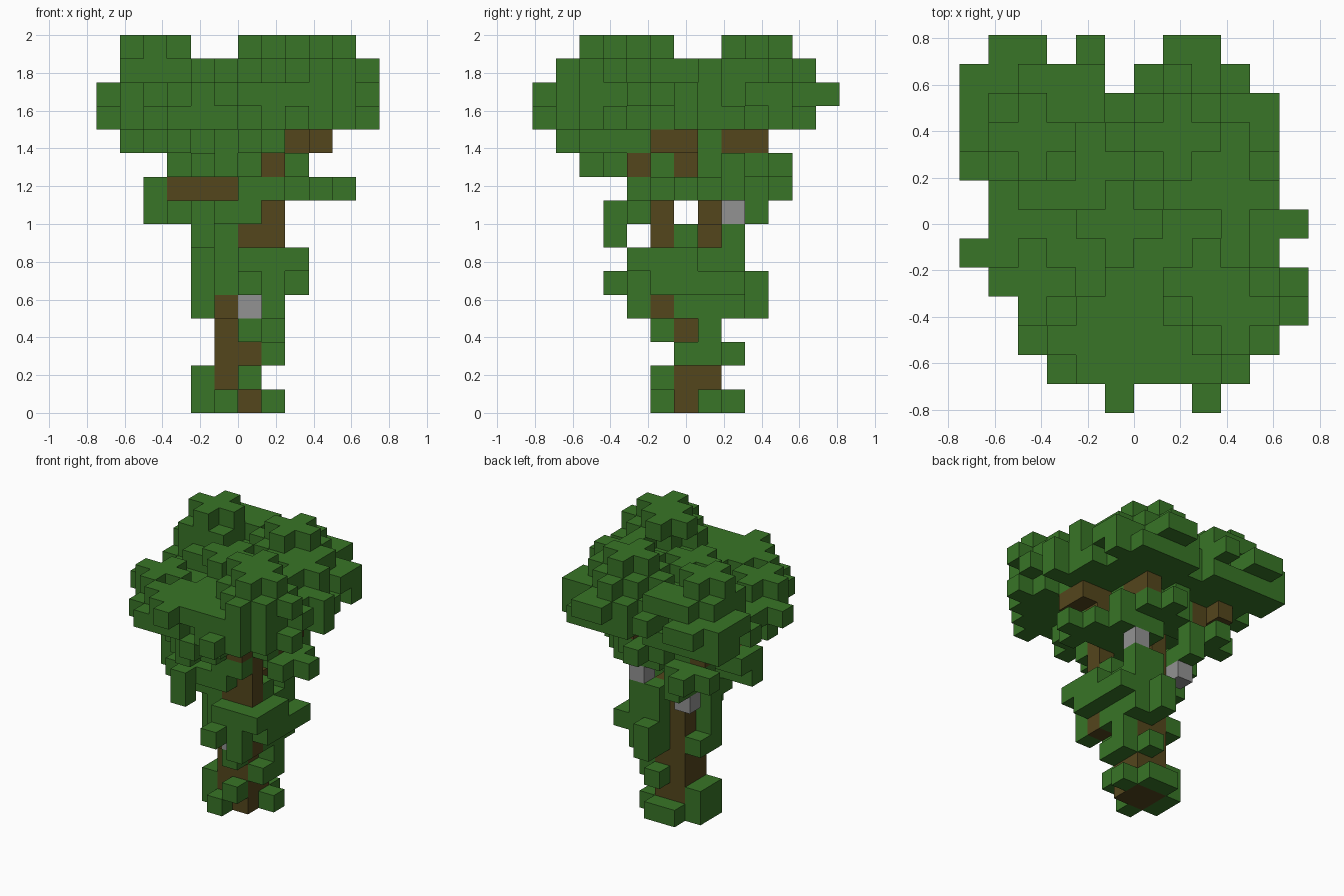
import bpy, bmesh
from mathutils import Vector

if "Cube" in bpy.data.objects:
    bpy.data.objects.remove(bpy.data.objects["Cube"], do_unlink=True)

S = 0.125                       # cell size
leaves, wood, stone = set(), set(), set()


def box(cells, i, j, k):
    """Fill a block of cells; each argument is one index or a (first, last) pair."""
    span = lambda a: range(a[0], a[1] + 1) if isinstance(a, tuple) else (a,)
    cells.update((x, y, z) for x in span(i) for y in span(j) for z in span(k))


def disc(ci, cj, k, r):
    """Flat round clump of leaves."""
    n = int(r)
    cells = [(a, b) for a in range(-n, n + 1) for b in range(-n, n + 1)]
    leaves.update((ci + a, cj + b, k) for a, b in cells if a * a + b * b <= r * r)


def material(name, colour):
    m = bpy.data.materials.new(name)
    m.use_nodes = True
    m.diffuse_color = (*colour, 1)
    bsdf = m.node_tree.nodes["Principled BSDF"]
    bsdf.inputs["Base Color"].default_value = (*colour, 1)
    bsdf.inputs["Roughness"].default_value = 0.9
    return m


# Trunk and the branches it splits into
box(wood, (-1, 0), (0, 1), (0, 6))
box(wood, (-1, 1), -1, 4)
box(wood, (0, 1), -1, (5, 7))
box(wood, (-1, 0), 1, 7)
box(wood, 1, -1, (8, 9))
box(wood, -1, 1, (8, 10))
box(wood, (-3, -1), -1, 9)
box(wood, 1, -2, 10)
box(wood, 2, 0, (10, 11))
box(wood, 3, (-1, 0), 11)
box(wood, -3, 2, 10)
box(wood, (-4, -3), 2, 11)
box(wood, -4, 3, 11)
box(wood, 1, (2, 3), 11)

# Loose stones caught in the growth
box(stone, 0, -1, 4)
box(stone, 1, 2, 8)
box(stone, -2, 2, 7)

# Leaves around the foot
box(leaves, -2, (0, 1), (0, 1))
box(leaves, -1, -1, 0)
box(leaves, 1, 1, 0)
box(leaves, (-1, 0), 2, 0)
box(leaves, 0, -1, 1)
box(leaves, 1, (0, 1), 2)
box(leaves, 0, 2, 2)
box(leaves, 0, -1, 3)
box(leaves, 1, 1, 3)

# Clump halfway up the trunk
box(leaves, 1, -2, 4)
box(leaves, 1, (0, 2), 4)
box(leaves, -2, (0, 1), 4)
box(leaves, 0, (2, 3), 4)
disc(0, 0, 5, 2)
box(leaves, 0, -3, 5)
box(leaves, 0, 3, 5)
box(leaves, 2, (1, 2), 5)
box(leaves, 1, 2, 5)
box(leaves, 1, -2, 5)
disc(0, 0, 6, 2)
box(leaves, 1, 2, 6)
box(leaves, (1, 2), -2, 6)
box(leaves, 2, -1, (5, 6))
box(leaves, -2, (-1, 0), 7)
box(leaves, -1, -1, 7)
box(leaves, 1, 0, 7)
box(leaves, (0, 1), 2, 7)

# Hanging ledge and side tufts
box(leaves, -2, -3, (7, 8))
box(leaves, (-3, 0), -2, 8)
box(leaves, (-4, -2), -1, 8)
box(leaves, -2, (2, 3), 8)
box(leaves, -4, (-1, 0), 9)
box(leaves, -3, 0, 9)
disc(-3, 3, 9, 1)
disc(3, 0, 9, 1)
box(leaves, (0, 2), (1, 2), 9)
box(leaves, (0, 1), (-2, 0), 9)
disc(-1, -2, 10, 2)
disc(0, 2, 10, 2)
box(leaves, 2, -1, 10)

# Underside of the crown
disc(-3, -1, 11, 2)
disc(0, -3, 11, 1.5)
box(leaves, 0, -5, 11)
disc(-1, 1, 11, 2)

# Crown: spans of cells for each row, front to back
rows = [[(-1, -1), (2, 2)], [(-3, 3)], [(-4, 4)], [(-4, 5)], [(-5, 5)],
        [(-6, 4)], [(-5, 5)], [(-5, 4)], [(-6, 4)], [(-6, 4)], [(-6, 4)],
        [(-6, -2), (0, 3)], [(-5, -4), (-2, -2), (1, 2)]]
outline = {(i, j - 6) for j, row in enumerate(rows)
           for a, b in row for i in range(a, b + 1)}
for i, j in outline:
    inner = all(n in outline for n in ((i + 1, j), (i - 1, j), (i, j + 1), (i, j - 1)))
    ragged = (i * i + j) % 4
    low = i < -1 and j < 1      # sunken shoulder
    if not low and (inner or j == 6 or ragged != 2):
        leaves.add((i, j, 13))
    if low or inner or (j < 6 and ragged != 3):
        leaves.add((i, j, 12))
disc(-4, -2, 13, 1)
disc(-2, -4, 13, 1)

# Raised tops of the crown
disc(-4, 3, 14, 1.5)
box(leaves, (-4, -2), (4, 5), 14)
disc(1, 3, 14, 2)
disc(3, -3, 14, 2)
disc(-1, 0, 14, 1)
disc(3, 1, 14, 1)
for i, j in ((-4, 3), (1, 3), (3, -3), (2, -2)):
    disc(i, j, 15, 1)

# Wood and stone take the place of leaves
wood -= stone
leaves -= wood | stone
solid = leaves | wood | stone
AXES = [Vector(v) for v in ((1, 0, 0), (0, 1, 0), (0, 0, 1))]


def build(name, cells, mat):
    """Mesh the open faces of a set of cells."""
    bm = bmesh.new()
    for c in sorted(cells):
        mid = Vector((c[0] + 0.5, c[1], c[2] + 0.5))
        for a in range(3):
            u, v = AXES[(a + 1) % 3] / 2, AXES[(a + 2) % 3] / 2
            for s in (1, -1):
                near = list(c)
                near[a] += s
                if tuple(near) in solid:
                    continue
                p = mid + AXES[a] * s / 2
                loop = [p - u - v, p + u - v, p + u + v, p - u + v][::s]
                bm.faces.new([bm.verts.new(q * S) for q in loop])
    bmesh.ops.remove_doubles(bm, verts=bm.verts, dist=0.001)
    mesh = bpy.data.meshes.new(name)
    bm.to_mesh(mesh)
    bm.free()
    mesh.materials.append(mat)
    bpy.context.collection.objects.link(bpy.data.objects.new(name, mesh))


build("leaves", leaves, material("leaf green", (0.04, 0.178, 0.02)))
build("trunk_and_branches", wood, material("bark brown", (0.088, 0.061, 0.012)))
build("stones", stone, material("stone grey", (0.29, 0.29, 0.29)))
